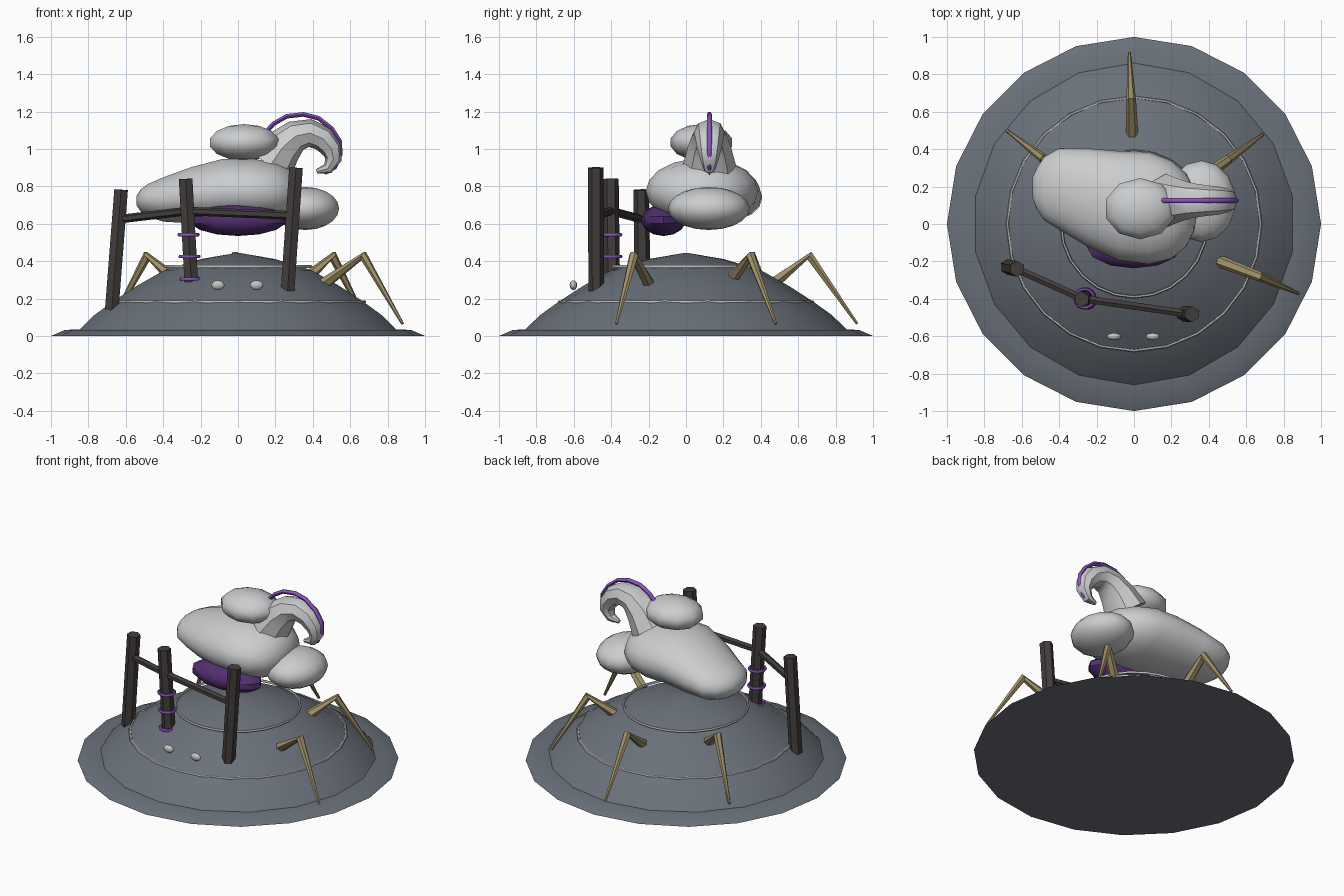
import bpy, bmesh, math
from mathutils import Vector, Matrix

if "Cube" in bpy.data.objects:
    bpy.data.objects.remove(bpy.data.objects["Cube"])


def mat(name, c):
    m = bpy.data.materials.new(name)
    m.diffuse_color = (*c, 1)
    m.use_nodes = True
    m.node_tree.nodes["Principled BSDF"].inputs["Base Color"].default_value = m.diffuse_color
    return m


SLATE = mat("slate", (0.145, 0.165, 0.195))
WOOL = mat("pale_grey", (0.60, 0.61, 0.62))
TRIM = mat("trim_grey", (0.55, 0.55, 0.55))
GOLD = mat("dull_gold", (0.36, 0.29, 0.14))
WOOD = mat("dark_wood", (0.055, 0.047, 0.045))
PLUM = mat("deep_purple", (0.085, 0.028, 0.16))
VIOLET = mat("bright_violet", (0.25, 0.085, 0.50))


def finish(name, bm, m, smooth=None):
    bmesh.ops.recalc_face_normals(bm, faces=bm.faces)
    me = bpy.data.meshes.new(name)
    bm.to_mesh(me)
    bm.free()
    o = bpy.data.objects.new(name, me)
    bpy.context.collection.objects.link(o)
    me.materials.append(m)
    if smooth:
        bpy.ops.object.select_all(action='DESELECT')
        o.select_set(True)
        bpy.context.view_layer.objects.active = o
        bpy.ops.object.shade_smooth_by_angle(angle=math.radians(smooth))
    return o


def loft(name, rings, m, smooth=None):
    """Skin a list of equal rings, capping both ends."""
    bm = bmesh.new()
    vs = [[bm.verts.new(p) for p in r] for r in rings]
    n = len(vs[0])
    for a, b in zip(vs, vs[1:]):
        for i in range(n):
            j = (i + 1) % n
            bm.faces.new((a[i], a[j], b[j], b[i]))
    bm.faces.new(vs[0])
    bm.faces.new(vs[-1])
    return finish(name, bm, m, smooth)


def tube(name, pts, radii, n, m, smooth=None, side=Vector((0, 1, 0)), widen=1.0):
    """Tapered tube; each ring is square to the path."""
    pts = [Vector(p) for p in pts]
    rings = []
    for i, p in enumerate(pts):
        t = (pts[min(i + 1, len(pts) - 1)] - pts[max(i - 1, 0)]).normalized()
        u = (side - t * side.dot(t)).normalized()
        v = t.cross(u)
        r = radii[i] if isinstance(radii, (list, tuple)) else radii
        rings.append([p + r * (widen * math.cos(a) * u + math.sin(a) * v)
                      for a in (2 * math.pi * k / n for k in range(n))])
    return loft(name, rings, m, smooth)


def lathe(name, prof, n, m, smooth):
    rings = [[(r * math.sin(2 * math.pi * k / n), r * math.cos(2 * math.pi * k / n), z)
              for k in range(n)] for r, z in prof]
    return loft(name, rings, m, smooth)


def blob(name, c, r, m, u=12, v=8, smooth=60):
    bm = bmesh.new()
    bmesh.ops.create_uvsphere(bm, u_segments=u, v_segments=v, radius=1)
    bmesh.ops.transform(bm, verts=bm.verts,
                        matrix=Matrix.Translation(c) @ Matrix.Diagonal((*r, 1)))
    return finish(name, bm, m, smooth)


def torus(name, c, R, r, m, n=24, k=6):
    bm = bmesh.new()
    vs = [[bm.verts.new((c[0] + (R + r * math.cos(b)) * math.cos(a),
                         c[1] + (R + r * math.cos(b)) * math.sin(a),
                         c[2] + r * math.sin(b)))
           for b in (2 * math.pi * j / k for j in range(k))]
          for a in (2 * math.pi * i / n for i in range(n))]
    for i in range(n):
        for j in range(k):
            a, b = vs[i], vs[(i + 1) % n]
            bm.faces.new((a[j], b[j], b[(j + 1) % k], a[(j + 1) % k]))
    return finish(name, bm, m, 60)


# Base plate and dome
lathe("base_plate", [(1, 0), (0.925, 0.033), (0.8, 0.036)], 20, SLATE, 35)
lathe("dome", [(0.865, 0.03), (0.78, 0.112), (0.68, 0.184), (0.55, 0.268), (0.40, 0.352),
               (0.20, 0.412), (0.004, 0.445)], 18, SLATE, 40)
torus("lower_dome_ring", (0, 0, 0.183), 0.677, 0.008, TRIM)
torus("upper_dome_ring", (0, 0, 0.372), 0.39, 0.008, TRIM)

# Bent legs: hip, knee, foot
legs = [((0.46, -0.20, 0.28), (0.67, -0.28, 0.43), (0.88, -0.372, 0.065)),
        ((0.37, 0.25, 0.31), (0.505, 0.345, 0.43), (0.69, 0.48, 0.065)),
        ((-0.01, 0.48, 0.29), (-0.015, 0.66, 0.43), (-0.025, 0.915, 0.065)),
        ((-0.35, 0.26, 0.31), (-0.485, 0.35, 0.43), (-0.68, 0.50, 0.065))]
for i, (hip, knee, foot) in enumerate(legs):
    flat = Vector((foot[1] - hip[1], hip[0] - foot[0], 0)).normalized()
    tube(f"leg_{i + 1}", [hip, knee, foot], [0.033, 0.026, 0.008], 6, GOLD, 30, flat)

# Fleecy body: sections along x as x, y low, y high, z low, z high
secs = [(-0.543, 0.14, 0.25, 0.70, 0.75), (-0.52, 0.08, 0.30, 0.665, 0.785),
        (-0.48, 0.02, 0.36, 0.635, 0.815), (-0.40, -0.03, 0.405, 0.61, 0.85),
        (-0.25, -0.12, 0.405, 0.60, 0.905), (-0.08, -0.195, 0.39, 0.60, 0.95),
        (0.08, -0.215, 0.385, 0.60, 0.95), (0.20, -0.185, 0.34, 0.61, 0.93),
        (0.28, -0.12, 0.27, 0.64, 0.89), (0.32, -0.04, 0.19, 0.69, 0.84),
        (0.335, 0.04, 0.10, 0.74, 0.79)]
rings = []
for x, y0, y1, z0, z1 in secs:
    rings.append([(x, (y0 + y1) / 2 + (y1 - y0) / 2 * math.cos(a),
                   (z0 + z1) / 2 + (z1 - z0) / 2 * math.sin(a))
                  for a in (2 * math.pi * k / 18 for k in range(18))])
loft("body", rings, WOOL, 80)
blob("shoulder", (0.36, 0.122, 0.682), (0.185, 0.218, 0.115), WOOL, 14, 10, 70)
blob("hump", (0.033, 0.082, 1.035), (0.197, 0.168, 0.098), WOOL, 10, 7, 50)
blob("underbelly", (0.0, -0.12, 0.62), (0.26, 0.12, 0.085), PLUM, 12, 7, 40)

# Curled horn with a violet ridge
horn = [(0.17, 0.125, 0.91), (0.24, 0.125, 1.01), (0.31, 0.125, 1.07), (0.385, 0.125, 1.085),
        (0.455, 0.125, 1.055), (0.50, 0.125, 1.00), (0.51, 0.125, 0.945),
        (0.48, 0.125, 0.895), (0.42, 0.125, 0.88)]
tube("horn", horn, [0.13, 0.105, 0.085, 0.075, 0.068, 0.058, 0.045, 0.03, 0.012], 8, WOOL, 40,
     widen=1.1)
ridge = [(0.14, 0.125, 1.08), (0.19, 0.125, 1.135), (0.26, 0.125, 1.175), (0.35, 0.125, 1.185),
         (0.43, 0.125, 1.165), (0.50, 0.125, 1.11), (0.545, 0.125, 1.04), (0.548, 0.125, 0.97),
         (0.52, 0.125, 0.90), (0.465, 0.125, 0.865)]
tube("horn_ridge", ridge, [0.014] * 7 + [0.012, 0.01, 0.005], 6, VIOLET, 60)

# Fence posts, rails and binding rings
posts = [((-0.675, -0.23, 0.14), (-0.625, -0.24, 0.782)),
         ((-0.25, -0.395, 0.29), (-0.28, -0.402, 0.84)),
         ((0.265, -0.48, 0.24), (0.31, -0.482, 0.90))]
for i, (a, b) in enumerate(posts):
    tube(f"post_{i + 1}", [a, b], 0.042, 6, WOOD)
rail = [(-0.635, -0.238, 0.625), (-0.272, -0.40, 0.668), (0.29, -0.48, 0.645)]
for i in range(2):
    tube(f"rail_{i + 1}", rail[i:i + 2], 0.023, 6, WOOD, side=Vector((0, 0, 1)))
for i, (x, z) in enumerate([(-0.253, 0.305), (-0.259, 0.425), (-0.264, 0.542)]):
    torus(f"post_ring_{i + 1}", (x, -0.398, z), 0.05, 0.01, VIOLET, 14, 6)

# Small studs in front of the dome
for s, x in (("left", -0.107), ("right", 0.1)):
    blob(f"{s}_stud", (x, -0.602, 0.272), (0.038, 0.02, 0.026), TRIM, 10, 6, 60)
